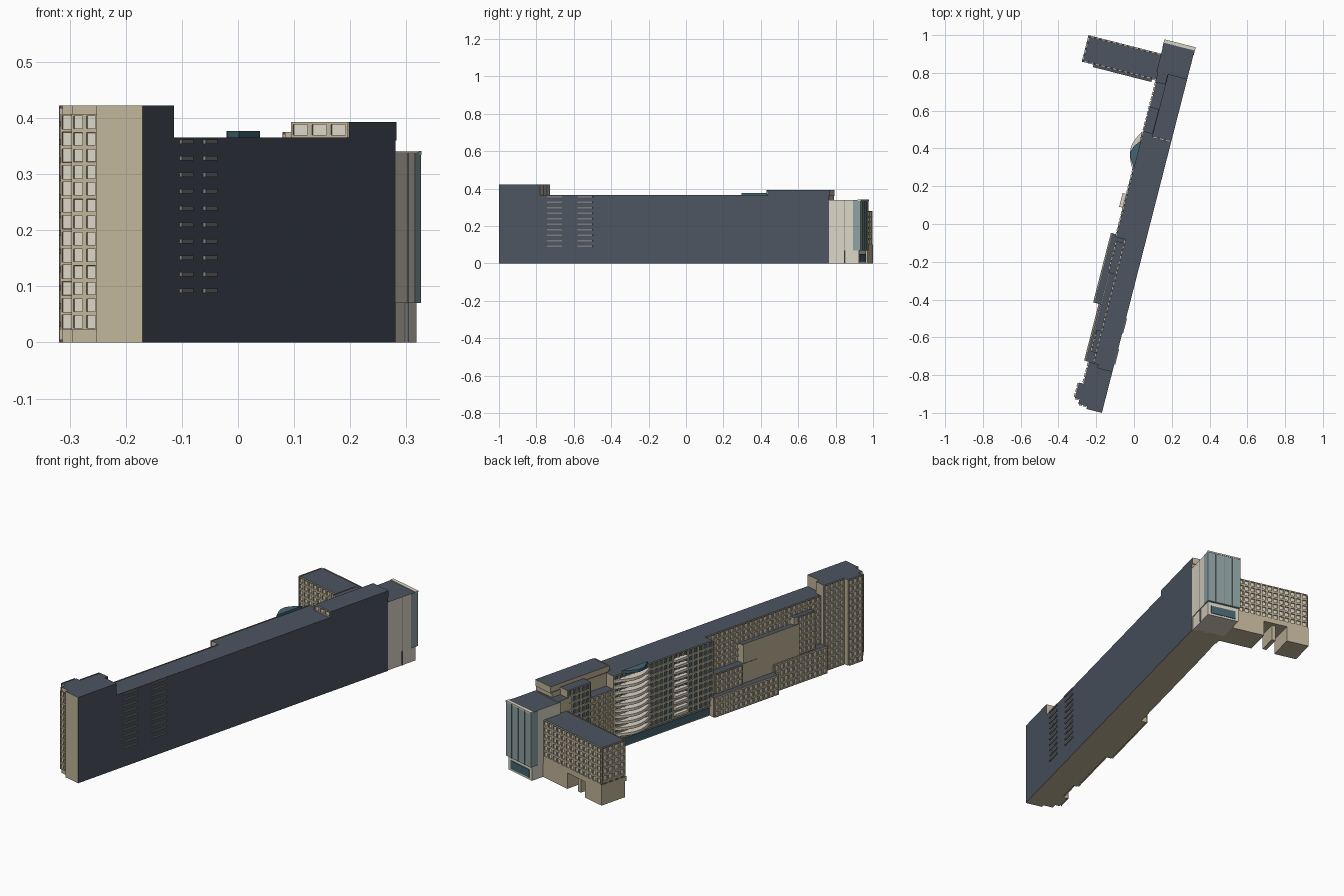
import bpy, bmesh, math
from mathutils import Matrix, Vector

if "Cube" in bpy.data.objects:
    bpy.data.objects.remove(bpy.data.objects["Cube"])

# Building frame: u runs along the slab, v goes left from its blank right wall
ANG = math.atan2(1.76, 0.45)
M = Matrix.Translation((-0.17, -1.0, 0)) @ Matrix.Rotation(ANG, 4, 'Z')
DEPTH = 0.007


def mat(name, r, g, b):
    m = bpy.data.materials.new(name)
    m.diffuse_color = (r, g, b, 1)
    m.use_nodes = True
    m.node_tree.nodes["Principled BSDF"].inputs["Base Color"].default_value = m.diffuse_color
    return m


SLATE = mat("slate", .075, .09, .12)
TAN = mat("tan_wall", .53, .46, .32)
CREAM = mat("cream", .70, .66, .56)
TEAL = mat("teal_glass", .06, .13, .17)
CURTAIN = mat("curtain_glass", .27, .36, .36)
GREY = mat("grey_concrete", .2, .21, .2)


def finish(name, bm, mats):
    me = bpy.data.meshes.new(name)
    bm.transform(M)
    bm.to_mesh(me)
    bm.free()
    for m in mats:
        me.materials.append(m)
    ob = bpy.data.objects.new(name, me)
    bpy.context.collection.objects.link(ob)
    return ob


def boxes(name, dims, wall=TAN, roof=SLATE, right=None):
    """Boxes given as (u0, u1, v0, v1, z0, z1), with own roof and right-wall colours."""
    bm = bmesh.new()
    for u0, u1, v0, v1, z0, z1 in dims:
        T = Matrix.Translation(((u0 + u1) / 2, (v0 + v1) / 2, (z0 + z1) / 2))
        S = Matrix.Diagonal((u1 - u0, v1 - v0, z1 - z0, 1))
        bmesh.ops.create_cube(bm, size=1, matrix=T @ S)
    bm.normal_update()
    for f in bm.faces:
        if f.normal.z > .5:
            f.material_index = 1
        elif f.normal.y < -.5:
            f.material_index = 2
    return finish(name, bm, [wall, roof, right or wall])


def window_wall(name, face, pos, a0, a1, z0, z1, cols, rows, glass=CREAM, fill=.56):
    """Wall panel with a grid of recessed windows; face is +u, -u or +v."""
    sign = 1 if face[0] == '+' else -1
    out = Vector((sign, 0, 0)) if face[1] == 'u' else Vector((0, sign, 0))
    bm = bmesh.new()

    def point(i, j):
        a, z = a0 + (a1 - a0) * i / cols, z0 + (z1 - z0) * j / rows
        p = pos + sign * DEPTH
        return (p, a, z) if face[1] == 'u' else (a, p, z)
    g = [[bm.verts.new(point(i, j)) for j in range(rows + 1)] for i in range(cols + 1)]
    for i in range(cols):
        for j in range(rows):
            bm.faces.new((g[i][j], g[i + 1][j], g[i + 1][j + 1], g[i][j + 1]))
    bm.normal_update()
    panes = list(bm.faces)
    if panes[0].normal.dot(out) < 0:
        bmesh.ops.reverse_faces(bm, faces=panes)
    edge = [e for e in bm.edges if e.is_boundary]
    cell = min((a1 - a0) / cols, (z1 - z0) / rows)
    bmesh.ops.inset_individual(bm, faces=panes, thickness=cell * (1 - fill) / 2)
    bmesh.ops.inset_individual(bm, faces=panes, thickness=.0002, depth=-(DEPTH - .001))
    for f in panes:
        f.material_index = 1
    new = bmesh.ops.extrude_edge_only(bm, edges=edge)['geom']
    bmesh.ops.translate(bm, vec=-out * DEPTH, verts=[v for v in new if isinstance(v, bmesh.types.BMVert)])
    bmesh.ops.recalc_face_normals(bm, faces=bm.faces)
    if panes[0].normal.dot(out) < 0:
        bmesh.ops.reverse_faces(bm, faces=bm.faces)
    finish(name, bm, [TAN, glass])


def bowed_balconies(name, u0, u1, v0, bulge, levels, height, colour):
    bm = bmesh.new()
    for z in levels:
        pts = [(u0 + (u1 - u0) * k / 10, v0 + bulge * math.sin(math.pi * k / 10)) for k in range(11)]
        f = bm.faces.new([bm.verts.new((u, v, z)) for u, v in pts])
        r = bmesh.ops.extrude_face_region(bm, geom=[f])['geom']
        bmesh.ops.translate(bm, vec=(0, 0, height), verts=[v for v in r if isinstance(v, bmesh.types.BMVert)])
    bmesh.ops.recalc_face_normals(bm, faces=bm.faces)
    finish(name, bm, [colour])


# South tower
boxes("south_tower", [(.006, .226, 0, .085, 0, .422), (.016, .245, .08, .133, 0, .422),
                      (.042, .125, .13, .158, 0, .422)], right=SLATE)
window_wall("tower_south_windows_inner", '-u', .016, .085, .133, .022, .407, 2, 13)
window_wall("tower_south_windows_outer", '-u', .042, .134, .160, .022, .407, 1, 13, fill=.7)
window_wall("tower_west_windows_bay", '+v', .158, .042, .125, 0, .422, 3, 13)
window_wall("tower_west_windows", '+v', .133, .128, .245, 0, .422, 4, 13)
boxes("tower_end_wall", [(0, .01, 0, .085, 0, .422)], right=SLATE)

# Long slab: narrow behind the terraces, full width further north
boxes("main_slab", [(.22, .93, 0, .107, 0, .365), (.92, 1.50, 0, .157, 0, .365),
                    (1.49, 1.82, 0, .108, 0, .365)], right=SLATE)
window_wall("slab_west_windows", '+v', .157, .92, 1.50, .05, .365, 20, 10, TEAL)
window_wall("terrace_back_windows", '+v', .107, .245, .92, .10, .365, 24, 9)
boxes("ground_glazing", [(.94, 1.49, .155, .161, .006, .042)], TEAL, TEAL)

# Stepped terraces on the west side
boxes("terrace_mid_block", [(.40, .73, .1, .148, 0, .28)])
boxes("terrace_high_block", [(.30, .42, .1, .135, 0, .315)])
boxes("terrace_low_block", [(.245, .555, .1, .153, 0, .13)])
boxes("terrace_stair_block", [(.65, .90, .1, .15, 0, .19)])
boxes("terrace_front_block", [(.555, .935, .1, .183, 0, .094)])
window_wall("low_block_windows", '+v', .153, .245, .555, 0, .13, 11, 4)
window_wall("front_block_windows", '+v', .183, .555, .935, 0, .094, 13, 3)
window_wall("stair_block_windows", '+v', .15, .74, .90, .094, .19, 6, 3)
window_wall("high_block_windows", '+v', .135, .30, .40, .13, .315, 4, 6)
boxes("terrace_parapets", [(.40, .73, .146, .15, .28, .286), (.555, .935, .184, .19, .094, .099),
                           (.245, .555, .154, .16, .13, .135)], TAN, TAN)

# Balconies on both long sides
levels = [.093 + .0295 * k for k in range(10)]
for label, u in (("south", .265), ("north", .435)):
    boxes(label + "_side_balconies", [(u, u + .083, -.005, .01, z - .005, z + .003) for z in levels[:10]],
          GREY, GREY)
bowed_balconies("bowed_balconies", 1.285, 1.50, .16, .04, [.068 + .0295 * k for k in range(10)], .013, CREAM)
bowed_balconies("bowed_top_rail", 1.30, 1.45, .155, .04, [.363], .014, TEAL)
boxes("small_west_balconies", [(1.08, 1.155, .16, .182, z - .024, z - .012) for z in levels], CREAM, CREAM)

# Raised north end of the slab with set-back blocks
boxes("raised_north_roof", [(1.484, 1.825, 0, .105, .36, .393)], right=SLATE)
window_wall("raised_south_windows", '-u', 1.484, .0, .105, .365, .393, 3, 1)
boxes("west_recess_block", [(1.49, 1.64, .1, .157, 0, .30)])
boxes("roof_house", [(1.63, 1.77, .02, .155, 0, .375)])
window_wall("recess_block_windows", '+v', .155, 1.50, 1.64, .05, .30, 5, 8, TEAL)
window_wall("roof_house_windows", '+v', .155, 1.64, 1.77, .05, .375, 5, 10, TEAL)
boxes("north_link", [(1.75, 1.83, .02, .16, 0, .34)])

# North block with an overhanging curtain wall
boxes("north_block", [(1.82, 1.96, 0, .167, .07, .338), (1.82, 1.985, .004, .163, 0, .07)], CREAM, SLATE)
boxes("curtain_wall", [(1.955, 1.996, -.002, .169, .07, .338)], CURTAIN, SLATE)
boxes("curtain_wall_cap", [(1.98, 1.998, -.002, .169, .334, .341)], CREAM, CREAM)
boxes("curtain_mullions", [(1.99, 1.999, v - .001, v + .001, .07, .338) for v in (.04, .083, .126)], GREY, GREY)
boxes("entrance_glazing", [(1.98, 1.988, .02, .147, .01, .05)], TEAL, TEAL)
boxes("side_joint", [(1.905, 1.908, -.001, .01, .0, .338)], GREY, GREY)

# West wing on a passage with one pillar
boxes("west_wing", [(1.782, 1.913, .15, .557, .078, .28)])
boxes("wing_base", [(1.782, 1.92, .15, .33, 0, .08), (1.782, 1.92, .45, .564, 0, .08),
                    (1.80, 1.90, .38, .40, 0, .08)])
window_wall("wing_north_windows", '+u', 1.913, .165, .557, .10, .28, 13, 6)
window_wall("wing_south_windows", '-u', 1.782, .155, .557, .10, .28, 13, 6)
window_wall("wing_west_windows", '+v', .557, 1.78, 1.915, .078, .28, 4, 6)
boxes("wing_lower_band", [(1.775, 1.92, .15, .564, .078, .101)])
boxes("wing_south_gallery", [(1.762, 1.78, .18, .50, .10, .112)], TAN, SLATE)
